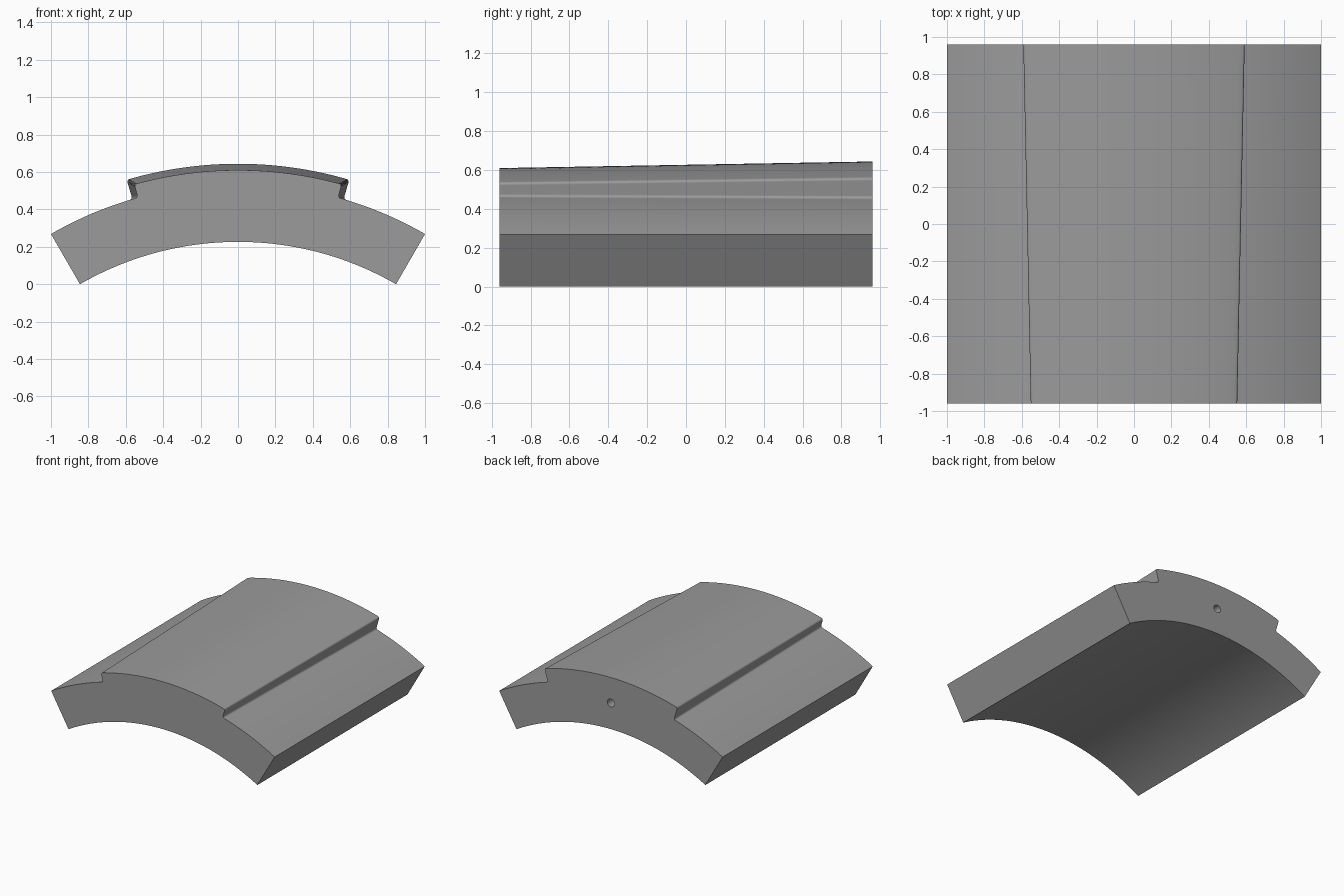
import bpy, bmesh
from math import sin, cos, pi, asin

if "Cube" in bpy.data.objects:
    bpy.data.objects.remove(bpy.data.objects["Cube"])

HALF = pi / 6            # half sweep of the curved plate
R_IN, R_OUT = 1.69, 2.0
CZ = -R_IN * cos(HALF)   # arc centre height
Y = 0.96
F = 0.014                # small fillet radius


def arc(r, a0, a1, n):
    return [(r, a0 + (a1 - a0) * i / n) for i in range(n + 1)]


def profile(edge_x, top_r):
    """Closed section in (radius, angle from vertical), turned to x, z."""
    a = asin(edge_x / top_r)
    steps = [pi / 2 * i / 5 for i in range(6)]
    # top surface, rounded lip, radial wall, filleted foot, shoulder
    half = arc(top_r, 0, a - F / top_r, 24)
    half += [(top_r - F + F * cos(t), a - F * (1 - sin(t)) / top_r) for t in steps[1:]]
    half += [(R_OUT + F * (1 - sin(t)), a + F * (1 - cos(t)) / R_OUT) for t in steps]
    half += arc(R_OUT, a + F / R_OUT, HALF, 20)[1:]
    half += arc(R_IN, HALF, 0, 40)
    right = [(r * sin(t), CZ + r * cos(t)) for r, t in half]
    return right + [(-x, z) for x, z in right[-2:0:-1]]


def mesh_object(name, bm):
    bmesh.ops.recalc_face_normals(bm, faces=bm.faces)
    me = bpy.data.meshes.new(name)
    bm.to_mesh(me)
    bm.free()
    ob = bpy.data.objects.new(name, me)
    bpy.context.collection.objects.link(ob)
    return ob


# curved plate with tapered raised rail, lofted front to back
bm = bmesh.new()
front = [bm.verts.new((x, -Y, z)) for x, z in profile(0.555, 2.0735)]
back = [bm.verts.new((x, Y, z)) for x, z in profile(0.595, 2.1075)]
n = len(front)
for i in range(n):
    j = (i + 1) % n
    bm.faces.new((front[i], front[j], back[j], back[i]))
bm.faces.new(front)
bm.faces.new(back)
plate = mesh_object("curved_plate_with_rail", bm)

# dark grey finish
grey = bpy.data.materials.new("dark_grey")
grey.diffuse_color = (0.33, 0.33, 0.33, 1)
grey.use_nodes = True
grey.node_tree.nodes["Principled BSDF"].inputs["Base Color"].default_value = grey.diffuse_color
plate.data.materials.append(grey)

# blind hole in the back face
bpy.ops.mesh.primitive_cylinder_add(vertices=32, radius=0.032, depth=0.4,
                                    location=(0, Y, 0.438), rotation=(pi / 2, 0, 0))
cutter = bpy.context.object
cutter.name = "hole_cutter"
cutter.hide_render = True
cutter.data.materials.append(grey)
mod = plate.modifiers.new("hole", 'BOOLEAN')
mod.operation = 'DIFFERENCE'
mod.solver = 'EXACT'
mod.object = cutter
bpy.context.view_layer.objects.active = plate
bpy.ops.object.select_all(action='DESELECT')
plate.select_set(True)
bpy.ops.object.modifier_apply(modifier=mod.name)
bpy.data.objects.remove(cutter)

bpy.ops.object.shade_smooth_by_angle(angle=pi / 6)
